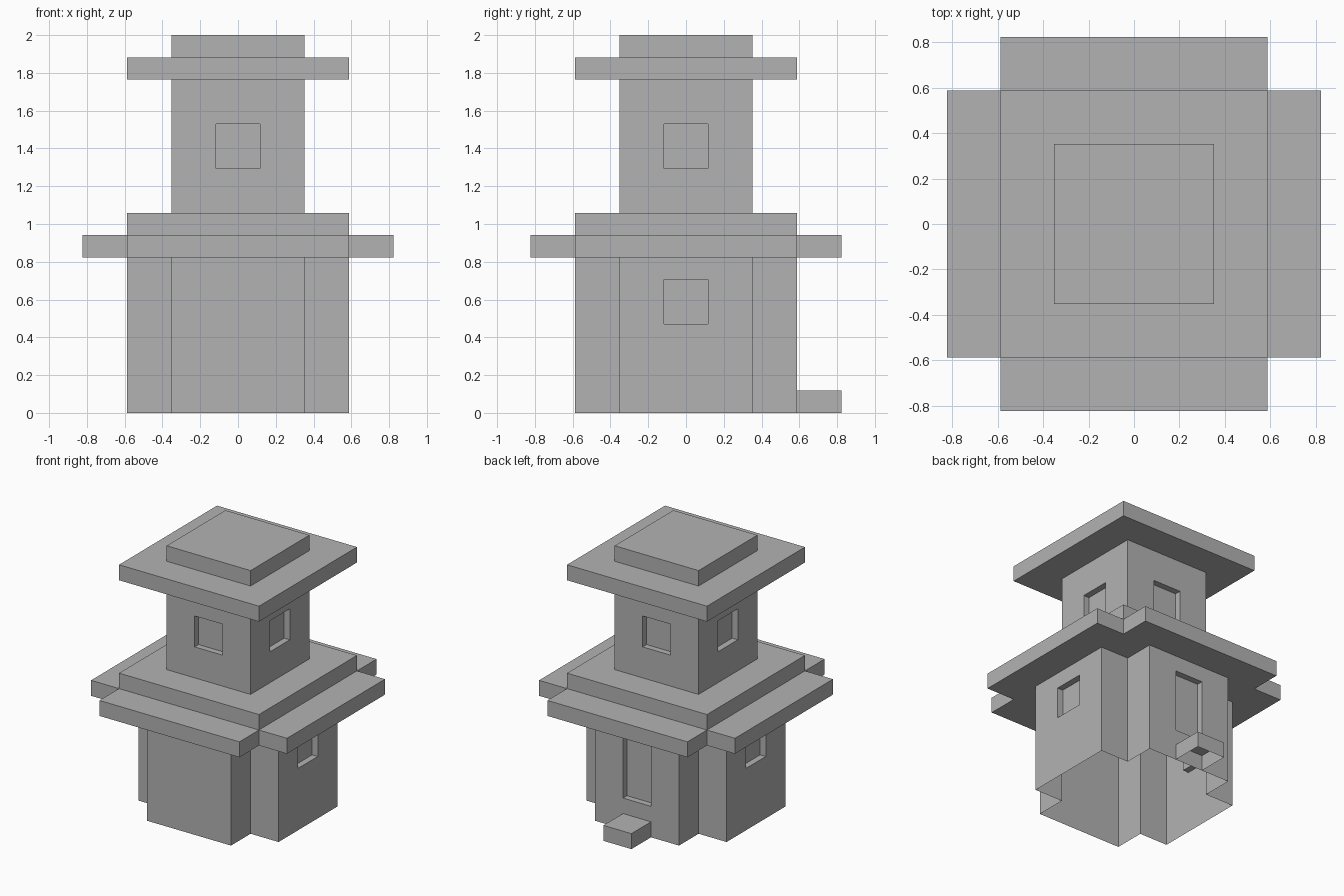
import bpy
import bmesh
from mathutils import Vector

U = 2 / 17          # one building module
RECESS = 0.4        # depth of openings, in modules

cube = bpy.data.objects.get("Cube")
if cube:
    bpy.data.objects.remove(cube, do_unlink=True)

stone = bpy.data.materials.new("grey_stone")
stone.use_nodes = True
GREY = (0.45, 0.45, 0.45, 1)
stone.diffuse_color = GREY
stone.node_tree.nodes["Principled BSDF"].inputs["Base Color"].default_value = GREY


def square(r):
    return [(-r, -r), (r, -r), (r, r), (-r, r)]


def cross(a, b):
    """Plan of a square of half width b with its corners notched back to a."""
    quarter = [(b, -a), (b, a), (a, a)]
    plan = []
    for _ in range(4):
        plan += quarter
        quarter = [(-y, x) for x, y in quarter]
    return plan


def recess(bm, direction, low, high):
    """Push a two-module-wide opening into the wall facing direction."""
    d = Vector(direction)
    side = Vector((-d.y, d.x, 0))
    cuts = [(side, 1), (side, -1), (Vector((0, 0, 1)), low), (Vector((0, 0, 1)), high)]
    for normal, offset in cuts:
        bmesh.ops.bisect_plane(bm, geom=bm.verts[:] + bm.edges[:] + bm.faces[:],
                               dist=1e-5, plane_co=normal * offset, plane_no=normal)
    bm.normal_update()
    reach = max(v.co.dot(d) for v in bm.verts)
    panel = []
    for f in bm.faces:
        c = f.calc_center_median()
        if (f.normal.dot(d) > 0.9 and abs(c.dot(side)) < 1
                and low < c.z < high and c.dot(d) > reach - 0.01):
            panel.append(f)
    new = bmesh.ops.extrude_face_region(bm, geom=panel)["geom"]
    moved = [g for g in new if isinstance(g, bmesh.types.BMVert)]
    bmesh.ops.translate(bm, verts=moved, vec=d * -RECESS)
    bmesh.ops.delete(bm, geom=[f for f in panel if f.is_valid], context='FACES')


def block(name, plan, low, high, openings=(), offset=(0, 0)):
    """Upright prism on a plan, open underneath when it stands on the ground."""
    bm = bmesh.new()
    base = bm.faces.new([bm.verts.new((x + offset[0], y + offset[1], low)) for x, y in plan])
    top = bmesh.ops.extrude_face_region(bm, geom=[base], use_keep_orig=True)["geom"]
    bmesh.ops.translate(bm, vec=(0, 0, high - low),
                        verts=[g for g in top if isinstance(g, bmesh.types.BMVert)])
    bmesh.ops.recalc_face_normals(bm, faces=bm.faces[:])
    for opening in openings:
        recess(bm, *opening)
    bmesh.ops.recalc_face_normals(bm, faces=bm.faces[:])
    if low == 0:
        floor = [f for f in bm.faces if all(v.co.z < 0.01 for v in f.verts)]
        bmesh.ops.delete(bm, geom=floor, context='FACES')
    bmesh.ops.scale(bm, vec=(U, U, U), verts=bm.verts[:])
    mesh = bpy.data.meshes.new(name)
    bm.to_mesh(mesh)
    bm.free()
    mesh.materials.append(stone)
    obj = bpy.data.objects.new(name, mesh)
    bpy.context.collection.objects.link(obj)
    return obj


LEFT, RIGHT, BACK, FRONT = (1, 0, 0), (-1, 0, 0), (0, 1, 0), (0, -1, 0)

# Ground floor: cross plan, side windows and a door at the back
block("ground_floor", cross(3, 5), 0, 7,
      [(LEFT, 4, 6), (RIGHT, 4, 6), (BACK, 2, 6)])
block("door_step", square(1), 0, 1, offset=(0, 6))

# Lower roof: cross-shaped eaves under a square slab
block("lower_eaves", cross(5, 7), 7, 8)
block("lower_roof", square(5), 8, 9)

# Tower with a window on every side
block("tower", square(3), 9, 15,
      [(d, 11, 13) for d in (LEFT, RIGHT, BACK, FRONT)])

# Upper roof
block("upper_eaves", square(5), 15, 16)
block("roof_cap", square(3), 16, 17)
